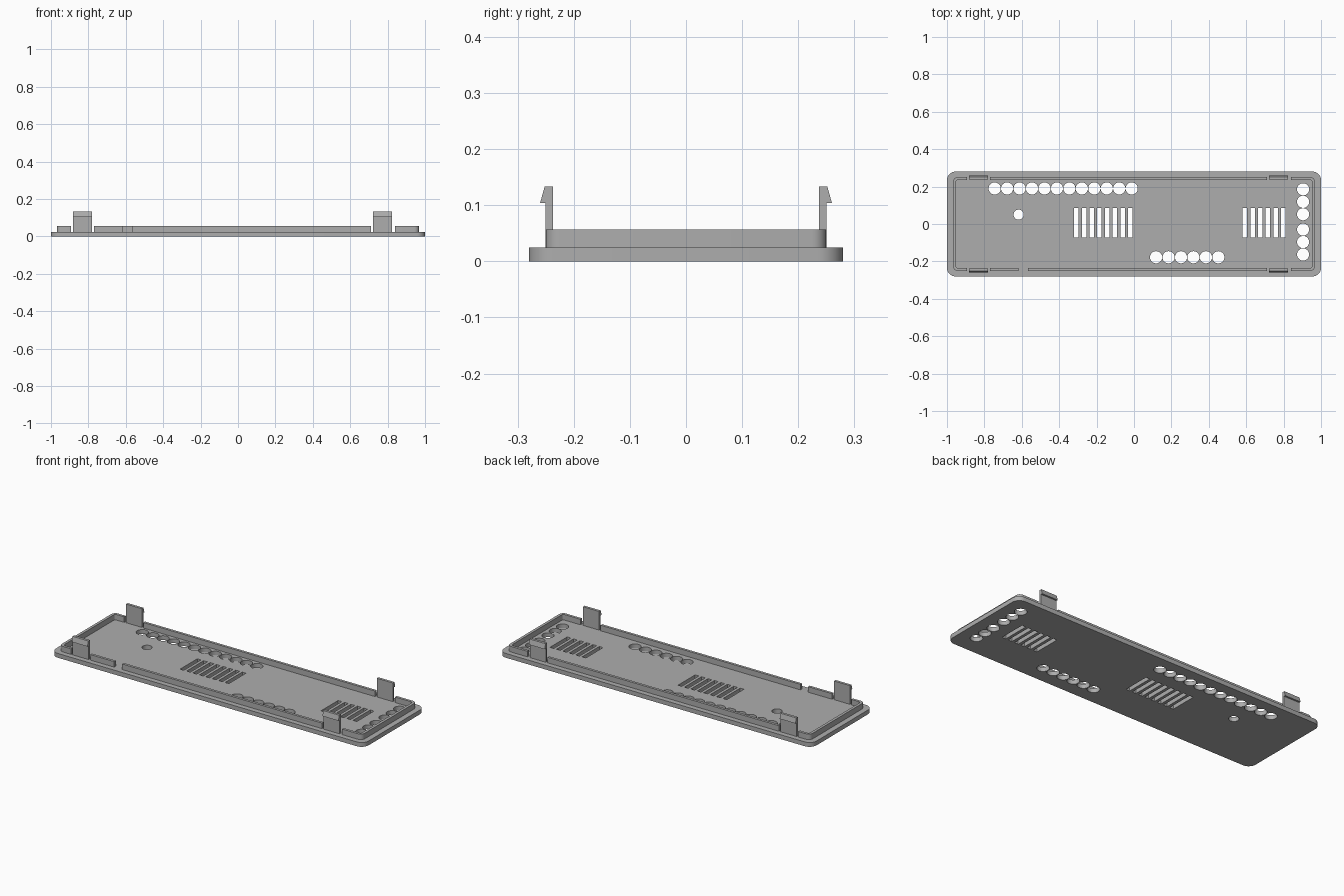
import bpy
from math import sin, cos, pi

cube = bpy.data.objects.get("Cube")
if cube:
    bpy.data.objects.remove(cube)

grey = bpy.data.materials.new("plastic_grey")
grey.use_nodes = True
grey.diffuse_color = (0.42, 0.42, 0.42, 1)
grey.node_tree.nodes["Principled BSDF"].inputs["Base Color"].default_value = (0.42, 0.42, 0.42, 1)

BASE_TOP, RIM_TOP = 0.025, 0.057


def arc(cx, cy, r, start, sweep, n):
    return [(cx + r * cos(start + sweep * i / n), cy + r * sin(start + sweep * i / n)) for i in range(n + 1)]


def circle(cx, cy, r):
    return arc(cx, cy, r, 0, 2 * pi, 32)[:-1]


def rect(x0, x1, y0, y1):
    return [(x0, y0), (x1, y0), (x1, y1), (x0, y1)]


def rounded(hx, hy, r):
    pts = []
    for k, (sx, sy) in enumerate([(1, 1), (-1, 1), (-1, -1), (1, -1)]):
        pts += arc(sx * (hx - r), sy * (hy - r), r, k * pi / 2, pi / 2, 8)
    return pts


def extrude(name, loops, z0, z1):
    """Solid from flat outlines; inner outlines become through holes."""
    curve = bpy.data.curves.new(name, "CURVE")
    curve.dimensions = "2D"
    curve.fill_mode = "BOTH"
    curve.extrude = (z1 - z0) / 2
    for loop in loops:
        spline = curve.splines.new("POLY")
        spline.points.add(len(loop) - 1)
        for point, (x, y) in zip(spline.points, loop):
            point.co = (x, y, 0, 1)
        spline.use_cyclic_u = True
    obj = bpy.data.objects.new(name, curve)
    bpy.context.collection.objects.link(obj)
    obj.location.z = (z0 + z1) / 2
    bpy.ops.object.select_all(action="DESELECT")
    obj.select_set(True)
    bpy.context.view_layer.objects.active = obj
    bpy.ops.object.convert(target="MESH")
    obj = bpy.context.object
    obj.data.materials.clear()
    obj.data.materials.append(grey)
    bpy.ops.object.shade_smooth_by_angle(angle=pi / 6)
    return obj


# Base plate with round holes and vent slots
loops = [rounded(1, 0.28, 0.045)]
loops += [circle(-0.745 + 0.0666 * i, 0.19, 0.0325) for i in range(12)]
loops += [circle(0.118 + 0.0666 * i, -0.178, 0.0325) for i in range(6)]
loops += [circle(0.904, y + 0.0666 * i, 0.0325) for y in (-0.163, 0.052) for i in range(3)]
loops.append(circle(-0.617, 0.05, 0.027))
for first, count in ((-0.308, 8), (0.593, 6)):
    for i in range(count):
        x = first + 0.0411 * i
        loops.append(rect(x - 0.012, x + 0.012, -0.072, 0.085))
extrude("base_plate", loops, 0, BASE_TOP)


# Rim: one U-shaped piece at each end
def end_rim(name, side, x_open):
    def half(hx, hy, r):
        corners = arc(hx - r, -hy + r, r, -pi / 2, pi / 2, 6) + arc(hx - r, hy - r, r, 0, pi / 2, 6)
        return [(x_open, -hy)] + corners + [(x_open, hy)]
    outline = half(0.968, 0.25, 0.025) + half(0.952, 0.235, 0.01)[::-1]
    extrude(name, [[(side * x, y) for x, y in outline]], BASE_TOP, RIM_TOP)


end_rim("left_end_rim", 1, 0.84)
end_rim("right_end_rim", -1, 0.893)

# Rim: straight pieces, with a small notch in the front one
extrude("back_rim", [rect(-0.77, 0.711, 0.235, 0.25)], BASE_TOP, RIM_TOP)
extrude("front_rim_long", [rect(-0.567, 0.711, -0.25, -0.235)], BASE_TOP, RIM_TOP)
extrude("front_rim_short", [rect(-0.77, -0.617, -0.25, -0.235)], BASE_TOP, RIM_TOP)

# Snap clips: hooked side profile swept along x
profile = [(0.237, BASE_TOP), (0.25, BASE_TOP), (0.25, 0.104), (0.26, 0.104), (0.252, 0.133), (0.237, 0.133)]
n = len(profile)
for end, x0, x1 in (("left", 0.722, 0.824), ("right", -0.882, -0.781)):
    for depth, s in (("back", 1), ("front", -1)):
        name = f"{depth}_{end}_clip"
        mesh = bpy.data.meshes.new(name)
        verts = [(x, s * y, z) for x in (x0, x1) for y, z in profile]
        faces = [list(range(n))[::-1], list(range(n, 2 * n))]
        faces += [[i, (i + 1) % n, (i + 1) % n + n, i + n] for i in range(n)]
        if s < 0:
            faces = [f[::-1] for f in faces]
        mesh.from_pydata(verts, [], faces)
        mesh.materials.append(grey)
        bpy.context.collection.objects.link(bpy.data.objects.new(name, mesh))
